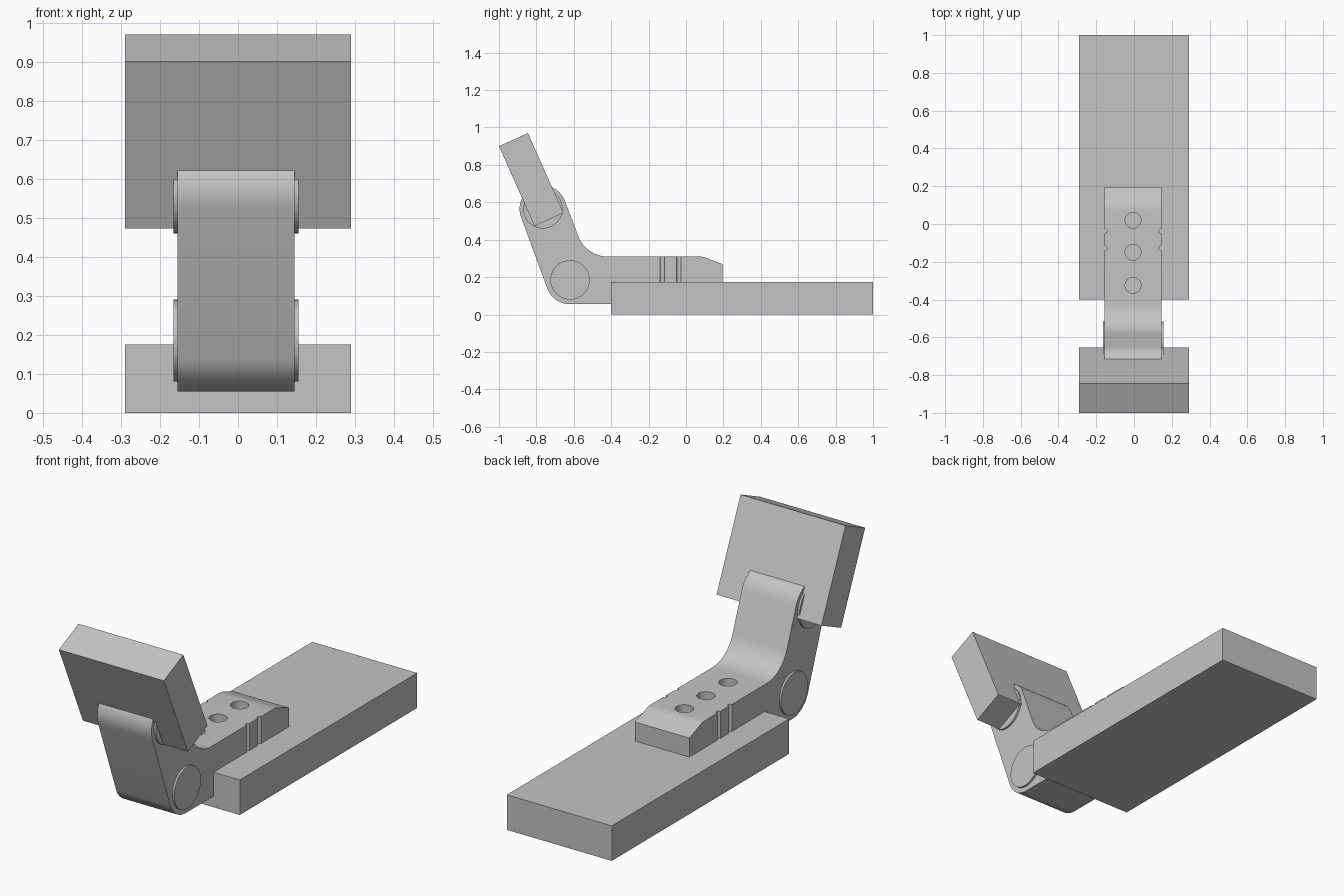
import bpy, bmesh
from math import sin, cos, atan2, pi, radians, tan
from mathutils import Vector

if "Cube" in bpy.data.objects:
    bpy.data.objects.remove(bpy.data.objects["Cube"])

grey = bpy.data.materials.new("plain grey")
grey.use_nodes = True
COLOUR = (0.55, 0.55, 0.55, 1)
grey.diffuse_color = COLOUR
grey.node_tree.nodes["Principled BSDF"].inputs["Base Color"].default_value = COLOUR


def extrude_profile(name, points, x0, x1, smooth=False):
    """Extrude a (y, z) outline across x."""
    bm = bmesh.new()
    face = bm.faces.new([bm.verts.new((x0, y, z)) for y, z in points])
    new = bmesh.ops.extrude_face_region(bm, geom=[face])["geom"]
    bmesh.ops.translate(bm, vec=(x1 - x0, 0, 0),
                        verts=[v for v in new if isinstance(v, bmesh.types.BMVert)])
    bmesh.ops.recalc_face_normals(bm, faces=bm.faces)
    mesh = bpy.data.meshes.new(name)
    bm.to_mesh(mesh)
    bm.free()
    mesh.materials.append(grey)
    obj = bpy.data.objects.new(name, mesh)
    bpy.context.collection.objects.link(obj)
    if smooth:
        shade(obj)
    return obj


def shade(obj):
    bpy.ops.object.select_all(action="DESELECT")
    obj.select_set(True)
    bpy.context.view_layer.objects.active = obj
    bpy.ops.object.shade_smooth_by_angle(angle=radians(30))


def arc(centre, radius, start, end, steps=20):
    """Points on an arc, angles in radians."""
    return [(centre[0] + radius * cos(start + (end - start) * i / steps),
             centre[1] + radius * sin(start + (end - start) * i / steps))
            for i in range(steps + 1)]


def cut_vertical(obj, x, y, radius):
    """Drill a vertical round hole through an object."""
    bpy.ops.mesh.primitive_cylinder_add(vertices=40, radius=radius, depth=1,
                                        location=(x, y, 0.25))
    cutter = bpy.context.object
    cutter.name = "hole_cutter"
    cutter.data.materials.append(grey)
    mod = obj.modifiers.new("hole", "BOOLEAN")
    mod.operation = "DIFFERENCE"
    mod.solver = "EXACT"
    mod.object = cutter
    bpy.context.view_layer.objects.active = obj
    bpy.ops.object.modifier_apply(modifier=mod.name)
    bpy.data.objects.remove(cutter)


# Flat plates
HALF = 0.29
extrude_profile("base_plate", [(-0.4, 0), (1, 0), (1, 0.175), (-0.4, 0.175)], -HALF, HALF)
extrude_profile("tilted_plate", [(-1, 0.9), (-0.81, 0.473), (-0.655, 0.543), (-0.845, 0.97)],
                -HALF, HALF)

# Bent arm: two round knuckles joined by tangents, a fillet and a flat foot
LEFT, RIGHT = -0.155, 0.145
upper, lower = Vector((-0.765, 0.565)), Vector((-0.62, 0.185))
R_UP, R_LOW, TOP = 0.125, 0.13, 0.31
d = (lower - upper).normalized()
normal = atan2(d.x, -d.y)            # angle of the rear side of the upright
rear = upper + R_UP * Vector((cos(normal), sin(normal)))
corner = rear + d * ((TOP - rear.y) / d.y)
fillet_r = 0.167
setback = fillet_r * tan((pi / 2 - normal) / 2)
fillet_c = (corner.x + setback, TOP + fillet_r)

outline = arc(upper, R_UP, normal, normal + pi)
outline += arc(lower, R_LOW, normal + pi, 1.5 * pi)
outline += [(-0.39, 0.055), (-0.39, 0.17), (0.195, 0.17), (0.195, 0.27),
            (0.105, 0.304), (0.093, 0.308), (0.078, TOP)]
outline += arc(fillet_c, fillet_r, 1.5 * pi, normal + pi)
arm = extrude_profile("bent_arm", outline, LEFT, RIGHT)

# Round holes and side grooves in the foot of the arm
for y in (0.02, -0.15, -0.325):
    cut_vertical(arm, (LEFT + RIGHT) / 2, y, 0.042)
for x in (LEFT, RIGHT):
    for y in (-0.038, -0.128):
        cut_vertical(arm, x, y, 0.012)
shade(arm)

# Hinge pins, standing slightly proud of the arm on both sides
for name, centre in (("upper_pin", upper), ("lower_pin", lower)):
    extrude_profile(name, arc(centre, 0.105, 0, 2 * pi, 48)[:-1],
                    LEFT - 0.01, RIGHT + 0.01, smooth=True)
